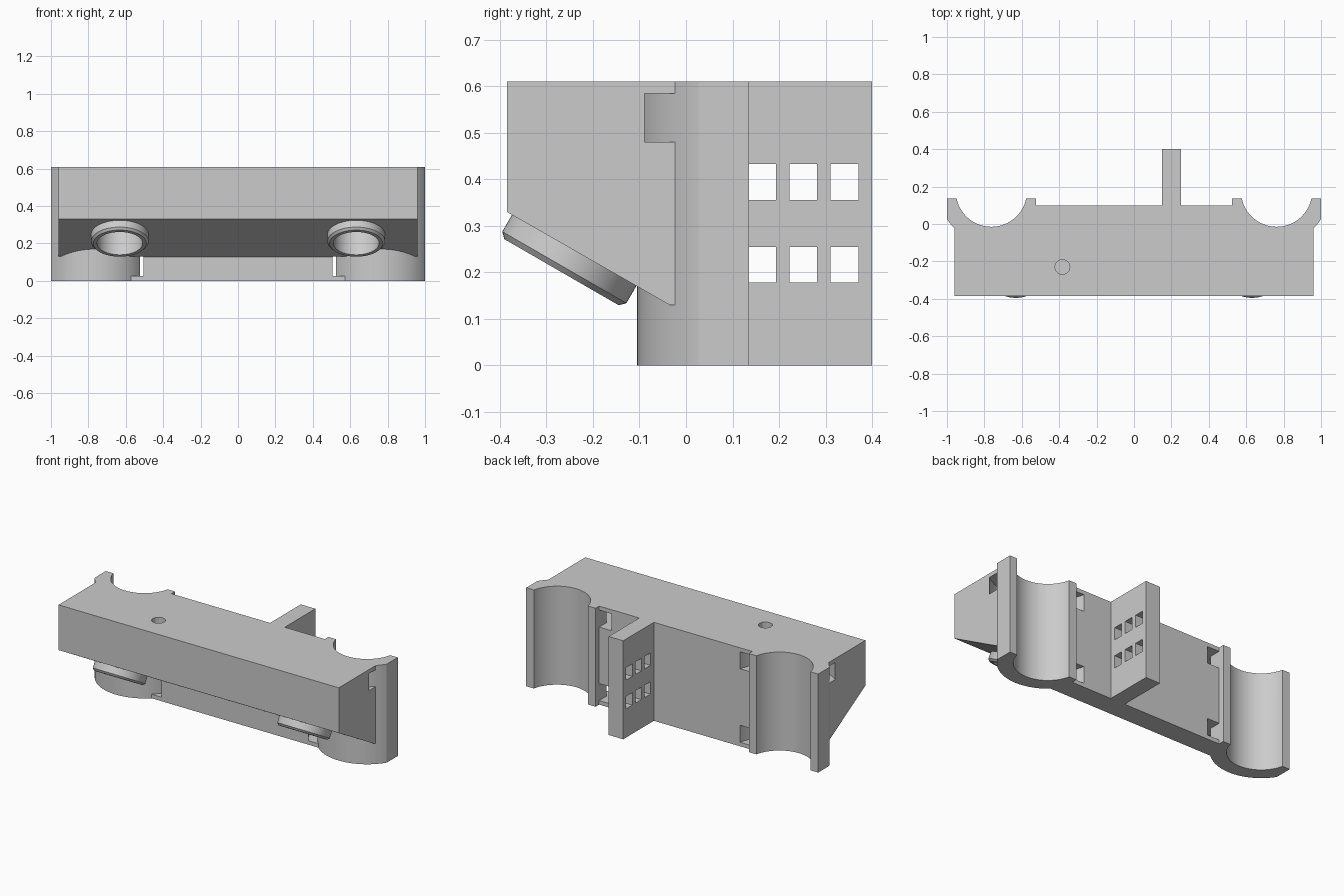
import bpy, bmesh, math
from mathutils import Matrix, Vector

cube = bpy.data.objects.get("Cube")
if cube:
    bpy.data.objects.remove(cube, do_unlink=True)

grey = bpy.data.materials.new("plain grey")
grey.use_nodes = True
grey.diffuse_color = (0.6, 0.6, 0.6, 1)
grey.node_tree.nodes["Principled BSDF"].inputs["Base Color"].default_value = (0.6, 0.6, 0.6, 1)

TOP = 0.61
CX, CY = 0.7625, 0.175          # channel axis
INNER, OUTER, SLOT = 0.19, 0.28, 0.33


def finish(bm, name):
    bmesh.ops.recalc_face_normals(bm, faces=bm.faces)
    mesh = bpy.data.meshes.new(name)
    bm.to_mesh(mesh)
    bm.free()
    mesh.materials.append(grey)
    ob = bpy.data.objects.new(name, mesh)
    bpy.context.collection.objects.link(ob)
    return ob


def prism(name, points, direction):
    """Extrude a flat outline along a direction."""
    bm = bmesh.new()
    face = bm.faces.new([bm.verts.new(p) for p in points])
    new = bmesh.ops.extrude_face_region(bm, geom=[face])["geom"]
    bmesh.ops.translate(bm, vec=direction, verts=[v for v in new if isinstance(v, bmesh.types.BMVert)])
    return finish(bm, name)


def box(name, x0, x1, y0, y1, z0, z1):
    return prism(name, [(x0, y0, z0), (x1, y0, z0), (x1, y1, z0), (x0, y1, z0)], (0, 0, z1 - z0))


def cylinder(name, radius, depth, centre, tilt=0, sides=64):
    bm = bmesh.new()
    bmesh.ops.create_cone(bm, cap_ends=True, segments=sides, radius1=radius, radius2=radius, depth=depth,
                          matrix=Matrix.Translation(centre) @ Matrix.Rotation(tilt, 4, "X"))
    return finish(bm, name)


def combine(target, tool, operation):
    mod = target.modifiers.new(operation, "BOOLEAN")
    mod.operation, mod.object, mod.solver = operation, tool, "EXACT"
    bpy.context.view_layer.objects.active = target
    bpy.ops.object.modifier_apply(modifier=mod.name)
    bpy.data.objects.remove(tool, do_unlink=True)


# Main housing with sloping underside, and the plate below it
outline = [(-0.385, TOP), (-0.385, 0.33), (-0.03, 0.127), (0.1, 0.127), (0.1, TOP)]
body = prism("housing", [(-0.96, y, z) for y, z in outline], (1.92, 0, 0))
combine(body, box("plate", -0.65, 0.65, -0.03, 0.1, 0, 0.3), "UNION")

# Rear fin with two rows of square holes
combine(body, box("fin", 0.15, 0.25, 0.05, 0.4, 0, TOP), "UNION")
for row in (0.178, 0.356):
    for col in (0.133, 0.222, 0.311):
        combine(body, box("fin_hole", 0.1, 0.3, col, col + 0.06, row, row + 0.077), "DIFFERENCE")

# Pole channels: strap slots around them, curved walls, hollow
half = CX - 0.525
start = math.acos(half / OUTER)
for side in (-1, 1):
    for z in (0.025, 0.48):
        combine(body, cylinder("strap_slot", SLOT, 0.105, (side * CX, CY, z + 0.0525)), "DIFFERENCE")
    steps = [start + (math.pi - 2 * start) * i / 40 for i in range(41)]
    arc = [(side * CX + OUTER * math.cos(a), CY - OUTER * math.sin(a), 0) for a in steps]
    ends = [(side * CX - half, 0.135, 0), (side * CX + half, 0.135, 0)]
    combine(body, prism("channel_wall", arc + ends, (0, 0, TOP)), "UNION")
    combine(body, cylinder("channel_bore", INNER, 1, (side * CX, CY, 0.3)), "DIFFERENCE")

# Tilted round sockets on the slope
axis = Vector((0, -0.5, -math.sqrt(0.75)))
tilt = math.radians(-30)
for side in (-1, 1):
    base = Vector((side * 0.632, -0.24, 0.248))
    ring = cylinder("socket", 0.154, 0.085, base + axis * 0.0125, tilt)
    bev = ring.modifiers.new("rim", "BEVEL")
    bev.width, bev.segments, bev.limit_method = 0.012, 1, "ANGLE"
    bpy.context.view_layer.objects.active = ring
    bpy.ops.object.modifier_apply(modifier=bev.name)
    combine(body, ring, "UNION")
    combine(body, cylinder("socket_bore", 0.122, 0.3, base - axis * 0.05, tilt), "DIFFERENCE")

# Small cable hole in the top
combine(body, cylinder("cable_hole", 0.04, 0.4, (-0.383, -0.23, TOP), sides=12), "DIFFERENCE")

bpy.ops.object.select_all(action="DESELECT")
body.select_set(True)
bpy.context.view_layer.objects.active = body
bpy.ops.object.shade_smooth_by_angle(angle=math.radians(25))
